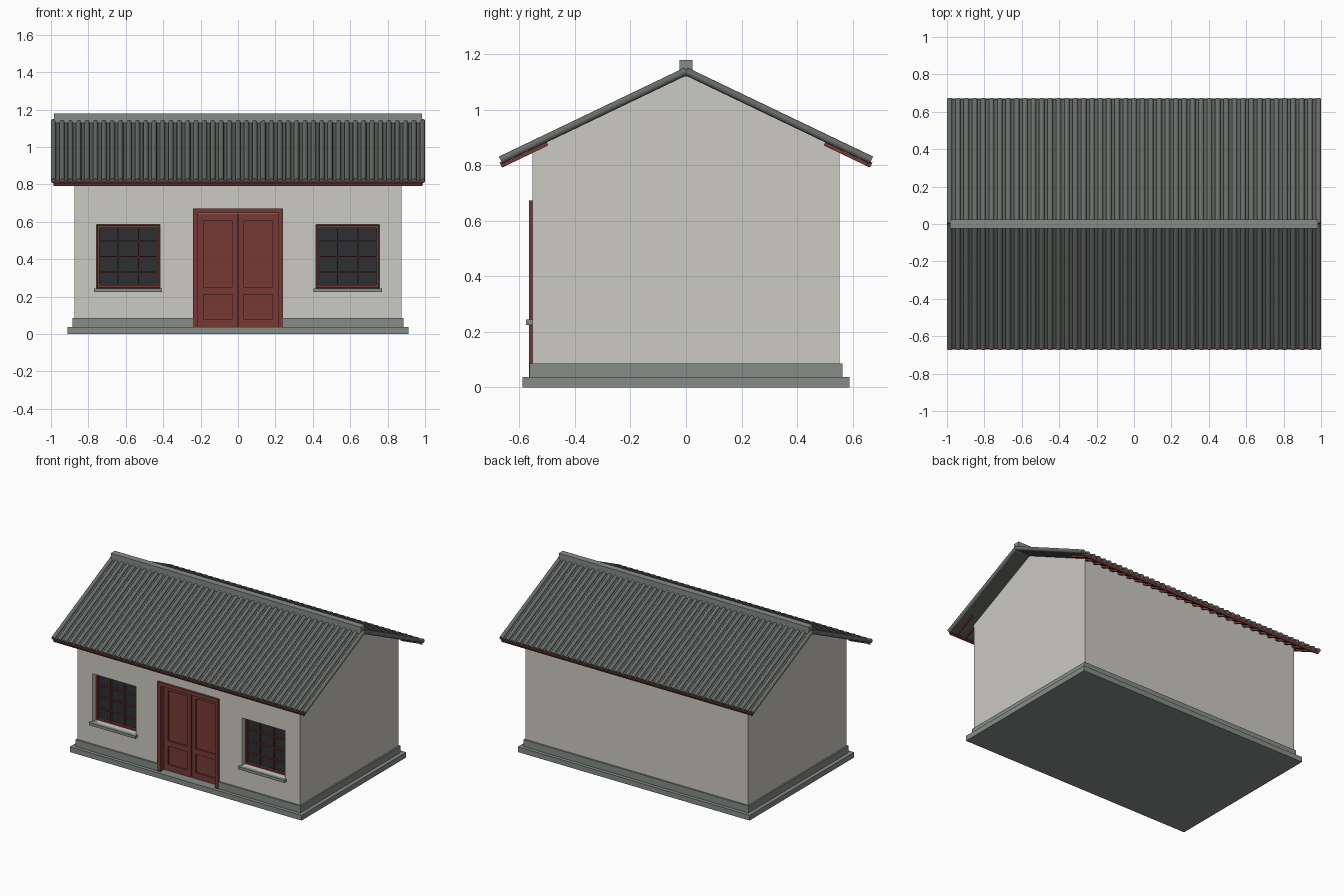
import bpy, bmesh, math
from mathutils import Matrix, Vector

if "Cube" in bpy.data.objects:
    bpy.data.objects.remove(bpy.data.objects["Cube"])


def material(name, rgb):
    m = bpy.data.materials.new(name)
    m.use_nodes = True
    m.diffuse_color = (*rgb, 1)
    m.node_tree.nodes["Principled BSDF"].inputs["Base Color"].default_value = (*rgb, 1)
    return m


PLASTER = material("warm_plaster", (0.6, 0.585, 0.54))
STONE = material("grey_stone", (0.24, 0.265, 0.245))
TILE = material("roof_tile", (0.14, 0.155, 0.142))
PAN = material("dark_tile", (0.10, 0.11, 0.102))
RED = material("red_wood", (0.18, 0.042, 0.036))
GLASS = material("dark_glass", (0.027, 0.028, 0.03))


def finish(name, bm, mat):
    bmesh.ops.recalc_face_normals(bm, faces=bm.faces)
    mesh = bpy.data.meshes.new(name)
    bm.to_mesh(mesh)
    bm.free()
    mesh.materials.append(mat)
    ob = bpy.data.objects.new(name, mesh)
    bpy.context.collection.objects.link(ob)
    return ob


def add_box(bm, x, y, z):
    """Add a box given its (min, max) range on each axis."""
    lo, hi = zip(x, y, z)
    centre = [(a + b) / 2 for a, b in zip(lo, hi)]
    size = [b - a for a, b in zip(lo, hi)]
    bmesh.ops.create_cube(bm, size=1, matrix=Matrix.Translation(centre) @ Matrix.Diagonal((*size, 1)))


def boxes(name, mat, *ranges):
    bm = bmesh.new()
    for r in ranges:
        add_box(bm, *r)
    return finish(name, bm, mat)


def prism(name, profile, half, mat):
    """Extrude a (y, z) outline along x."""
    bm = bmesh.new()
    face = bm.faces.new([bm.verts.new((-half, y, z)) for y, z in profile])
    ext = bmesh.ops.extrude_face_region(bm, geom=[face])
    verts = [v for v in ext["geom"] if isinstance(v, bmesh.types.BMVert)]
    bmesh.ops.translate(bm, verts=verts, vec=(2 * half, 0, 0))
    return finish(name, bm, mat)


def cut(target, x, y, z):
    cutter = boxes("cutter", PLASTER, (x, y, z))
    mod = target.modifiers.new("opening", "BOOLEAN")
    mod.operation, mod.solver, mod.object = "DIFFERENCE", "EXACT", cutter
    bpy.context.view_layer.objects.active = target
    bpy.ops.object.modifier_apply(modifier=mod.name)
    bpy.data.objects.remove(cutter)


def sym(v):
    return (-v, v)


# Main dimensions
SLOPE = 0.479
APEX = 1.122
EAVE = 0.665
WALL_Y = 0.552
ANGLE = math.atan(SLOPE)
BACK = -0.48
DOOR_W, DOOR_TOP, FLOOR = 0.24, 0.672, 0.037


def under(y):
    return APEX - SLOPE * abs(y)


# Stone base, plinth and gabled walls
boxes("base_step", STONE, (sym(0.912), sym(0.588), (0, FLOOR)))
plinth = boxes("plinth", STONE, (sym(0.885), sym(0.563), (FLOOR, 0.086)))
walls = prism("walls", [(-WALL_Y, 0.08), (WALL_Y, 0.08), (WALL_Y, under(WALL_Y)),
                        (0, APEX), (-WALL_Y, under(WALL_Y))], 0.875, PLASTER)

# Door opening and frame
for part in (plinth, walls):
    cut(part, sym(DOOR_W - 0.002), (-0.7, BACK), (0.03, DOOR_TOP - 0.002))
JAMB = 0.215
boxes("door_frame", RED,
      ((-DOOR_W, -JAMB), (-0.566, BACK), (FLOOR, DOOR_TOP)),
      ((JAMB, DOOR_W), (-0.566, BACK), (FLOOR, DOOR_TOP)),
      (sym(JAMB), (-0.566, BACK), (0.646, DOOR_TOP)))

# Panelled door leaves
for side, name in ((-1, "right_door_leaf"), (1, "left_door_leaf")):
    def span(a, b):
        return tuple(sorted((side * a, side * b)))
    front, inner, top = (-0.522, -0.505), (-0.513, BACK), 0.644
    boxes(name, RED,
          (span(0.003, JAMB), inner, (FLOOR, top)),
          (span(0.003, 0.033), front, (FLOOR, top)),
          (span(0.185, JAMB), front, (FLOOR, top)),
          *[(span(0.033, 0.185), front, z) for z in ((FLOOR, 0.08), (0.21, 0.25), (0.605, top))])
boxes("door_backing", RED, (sym(0.01), (-0.495, BACK), (FLOOR, 0.644)))

# Windows with lattice and stone sill
Z0, Z1, HALF = 0.244, 0.584, 0.17
for side, name in ((-1, "right"), (1, "left")):
    cx = side * 0.587
    cut(walls, (cx - HALF, cx + HALF), (-0.7, BACK), (Z0, Z1))
    boxes(name + "_window_glass", GLASS, ((cx - HALF, cx + HALF), (-0.505, BACK), (Z0, Z1)))
    w, a, b, y = 0.165, Z0 + 0.005, Z1 - 0.005, (-0.522, -0.5)
    bars = [((cx - w, cx - w + 0.012), y, (a, b)), ((cx + w - 0.012, cx + w), y, (a, b)),
            ((cx - w, cx + w), y, (a, a + 0.012)), ((cx - w, cx + w), y, (b - 0.012, b))]
    thin = (-0.518, -0.5)
    for i in (1, 2):
        x = cx - w + 2 * w * i / 3
        bars.append(((x - 0.003, x + 0.003), thin, (a, b)))
    for i in (1, 2, 3):
        z = a + (b - a) * i / 4
        bars.append(((cx - w, cx + w), thin, (z - 0.003, z + 0.003)))
    boxes(name + "_window_lattice", RED, *bars)
    boxes(name + "_window_sill", STONE, ((cx - 0.182, cx + 0.182), (-0.577, -0.5), (0.225, Z0)))

# Roof slab under the tiles
THICK = 0.016
prism("roof_slab", [(-EAVE, under(EAVE)), (0, APEX), (EAVE, under(EAVE)),
                    (EAVE, under(EAVE) + THICK), (0, APEX + THICK), (-EAVE, under(EAVE) + THICK)],
      0.986, PAN)

# Round tile ribs on both slopes
RIBS, RADIUS = 45, 0.014
bm = bmesh.new()
for side in (-1, 1):
    start = Vector((0, 0, APEX + THICK))
    end = Vector((0, side * (EAVE + 0.003), under(EAVE + 0.003) + THICK))
    turn = (end - start).to_track_quat("Z", "X").to_matrix().to_4x4()
    for i in range(RIBS):
        x = -0.986 + 1.972 * i / (RIBS - 1)
        place = Matrix.Translation((start + end) / 2 + Vector((x, 0, 0)))
        bmesh.ops.create_cone(bm, cap_ends=True, segments=12, radius1=RADIUS, radius2=RADIUS,
                              depth=(end - start).length, matrix=place @ turn)
ribs = finish("roof_tile_ribs", bm, TILE)
bpy.ops.object.select_all(action="DESELECT")
ribs.select_set(True)
bpy.context.view_layer.objects.active = ribs
bpy.ops.object.shade_smooth_by_angle(angle=math.radians(40))

# Ridge cap
boxes("ridge_cap", STONE, (sym(0.985), sym(0.023), (1.12, 1.178)))

# Rafters and eave boards
RAFTERS = 28
bm = bmesh.new()
for side in (-1, 1):
    y = side * 0.581
    for i in range(RAFTERS):
        x = -0.937 + 1.874 * i / (RAFTERS - 1)
        place = Matrix.Translation((x, y, under(y) - 0.007)) @ Matrix.Rotation(-side * ANGLE, 4, "X")
        bmesh.ops.create_cube(bm, size=1, matrix=place @ Matrix.Diagonal((0.014, 0.182, 0.012, 1)))
finish("rafters", bm, RED)
bm = bmesh.new()
for side in (-1, 1):
    y = side * 0.66
    place = Matrix.Translation((0, y, under(y) - 0.002)) @ Matrix.Rotation(-side * ANGLE, 4, "X")
    bmesh.ops.create_cube(bm, size=1, matrix=place @ Matrix.Diagonal((1.972, 0.016, 0.018, 1)))
finish("eave_boards", bm, RED)
